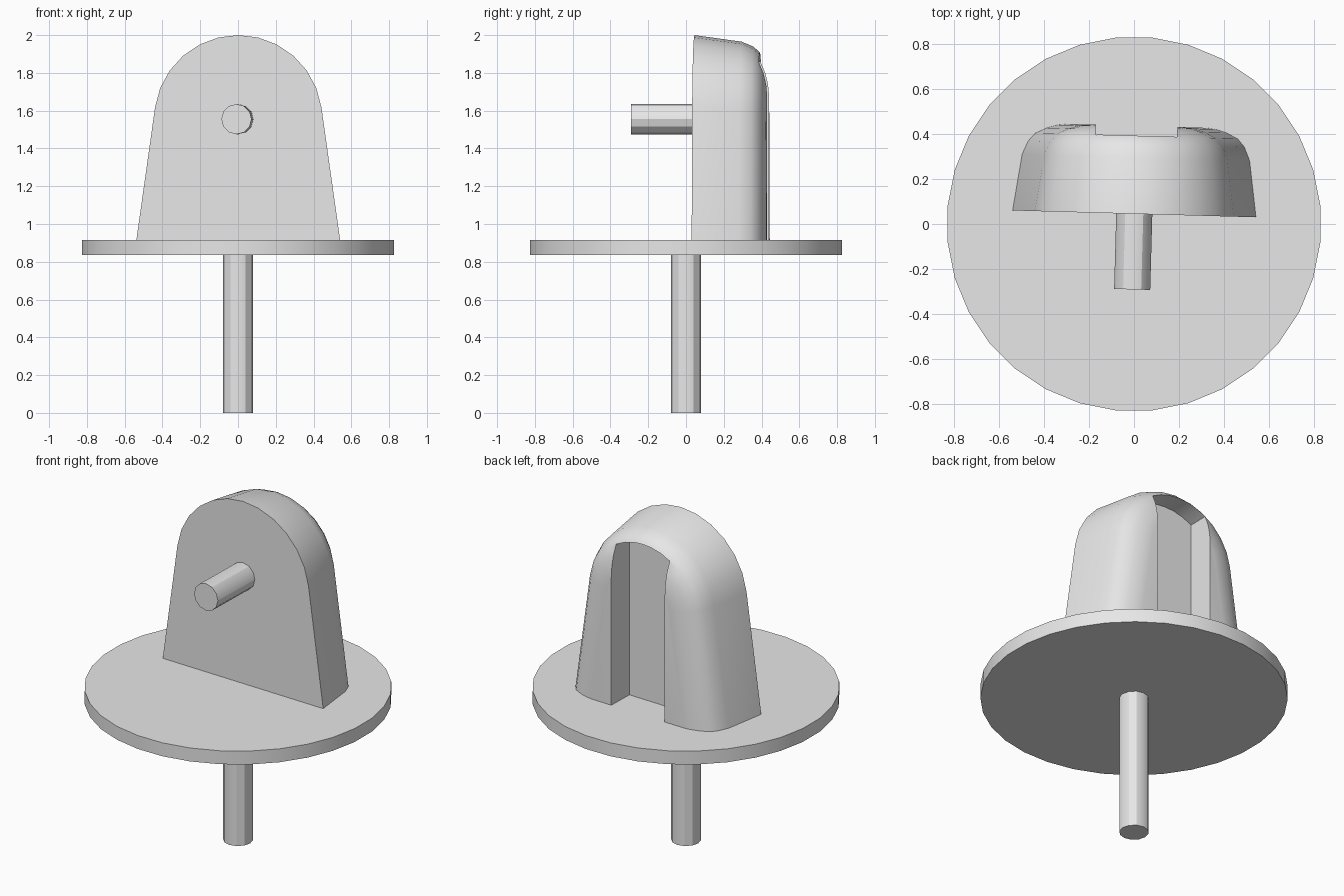
import bpy, bmesh
from math import sin, cos, radians, pi
from mathutils import Matrix

if "Cube" in bpy.data.objects:
    bpy.data.objects.remove(bpy.data.objects["Cube"], do_unlink=True)

grey = bpy.data.materials.new("light_grey")
grey.use_nodes = True
COLOUR = (0.8, 0.8, 0.8, 1)
grey.diffuse_color = COLOUR
grey.node_tree.nodes["Principled BSDF"].inputs["Base Color"].default_value = COLOUR

TURN = Matrix.Rotation(radians(-1.6), 4, "Z")   # housing and peg sit slightly turned
AXIS_Z, RADIUS, BASE_Z, HALF_BASE = 1.555, 0.445, 0.912, 0.54
FRONT_Y, LEAN = 0.045, radians(8.1)


def make_object(name, bm):
    bmesh.ops.recalc_face_normals(bm, faces=bm.faces)
    mesh = bpy.data.meshes.new(name)
    bm.to_mesh(mesh)
    bm.free()
    mesh.materials.append(grey)
    obj = bpy.data.objects.new(name, mesh)
    bpy.context.collection.objects.link(obj)
    return obj


def smooth(obj):
    bpy.ops.object.select_all(action="DESELECT")
    obj.select_set(True)
    bpy.context.view_layer.objects.active = obj
    bpy.ops.object.shade_smooth_by_angle(angle=radians(30))


def cylinder(name, radius, depth, sides, matrix):
    bm = bmesh.new()
    bmesh.ops.create_cone(bm, cap_ends=True, segments=sides, radius1=radius,
                          radius2=radius, depth=depth, matrix=matrix)
    obj = make_object(name, bm)
    smooth(obj)
    return obj


def loft(name, rings):
    """Skin a list of closed (x, y, z) rings and cap both ends."""
    bm = bmesh.new()
    loops = [[bm.verts.new(p) for p in ring] for ring in rings]
    n = len(loops[0])
    for a, b in zip(loops, loops[1:]):
        for i in range(n):
            j = (i + 1) % n
            bm.faces.new((a[i], a[j], b[j], b[i]))
    bm.faces.new(loops[0])
    bm.faces.new(loops[-1])
    bm.transform(TURN)
    return make_object(name, bm)


def arch(y, inset, steps=12):
    """Tapered arch outline, moved inwards by the inset."""
    r = RADIUS - inset
    w = HALF_BASE - inset / cos(LEAN)
    angles = [LEAN + (pi - 2 * LEAN) * i / steps for i in range(steps + 1)]
    curve = [(r * cos(a), y, AXIS_Z + r * sin(a)) for a in angles]
    return [(w, y, BASE_Z)] + curve + [(-w, y, BASE_Z)]


# Round base plate and stem
cylinder("base_plate", 0.83, 0.08, 32,
         Matrix.Translation((0, 0, 0.875)) @ Matrix.Rotation(pi / 32, 4, "Z"))
cylinder("stem", 0.08, 0.84, 12, Matrix.Translation((0, 0, 0.42)))

# Peg on the front
cylinder("front_peg", 0.08, 0.36, 12,
         TURN @ Matrix.Translation((0, -0.11, AXIS_Z)) @ Matrix.Rotation(pi / 2, 4, "X"))

# Arched housing with a rounded back edge: (depth, inset) pairs
edge_profile = [(0, 0), (0.25, 0.035), (0.31, 0.06), (0.345, 0.09),
                (0.37, 0.14), (0.385, 0.19), (0.39, 0.23)]
housing = loft("housing", [arch(FRONT_Y + d, i) for d, i in edge_profile])


# Groove down the back with an arched ceiling
def groove_ring(y, half=0.18, r=0.352, steps=6):
    xs = [half - 2 * half * i / steps for i in range(steps + 1)]
    top = [(x, y, AXIS_Z + (r * r - x * x) ** 0.5) for x in xs]
    return [(half, y, 0.8)] + top + [(-half, y, 0.8)]


cutter = loft("groove_cutter", [groove_ring(0.27), groove_ring(0.7)])
cutter.hide_render = True
cut = housing.modifiers.new("groove", "BOOLEAN")
cut.operation = "DIFFERENCE"
cut.solver = "EXACT"
cut.object = cutter
bpy.context.view_layer.objects.active = housing
bpy.ops.object.modifier_apply(modifier=cut.name)
bpy.data.objects.remove(cutter, do_unlink=True)
smooth(housing)
